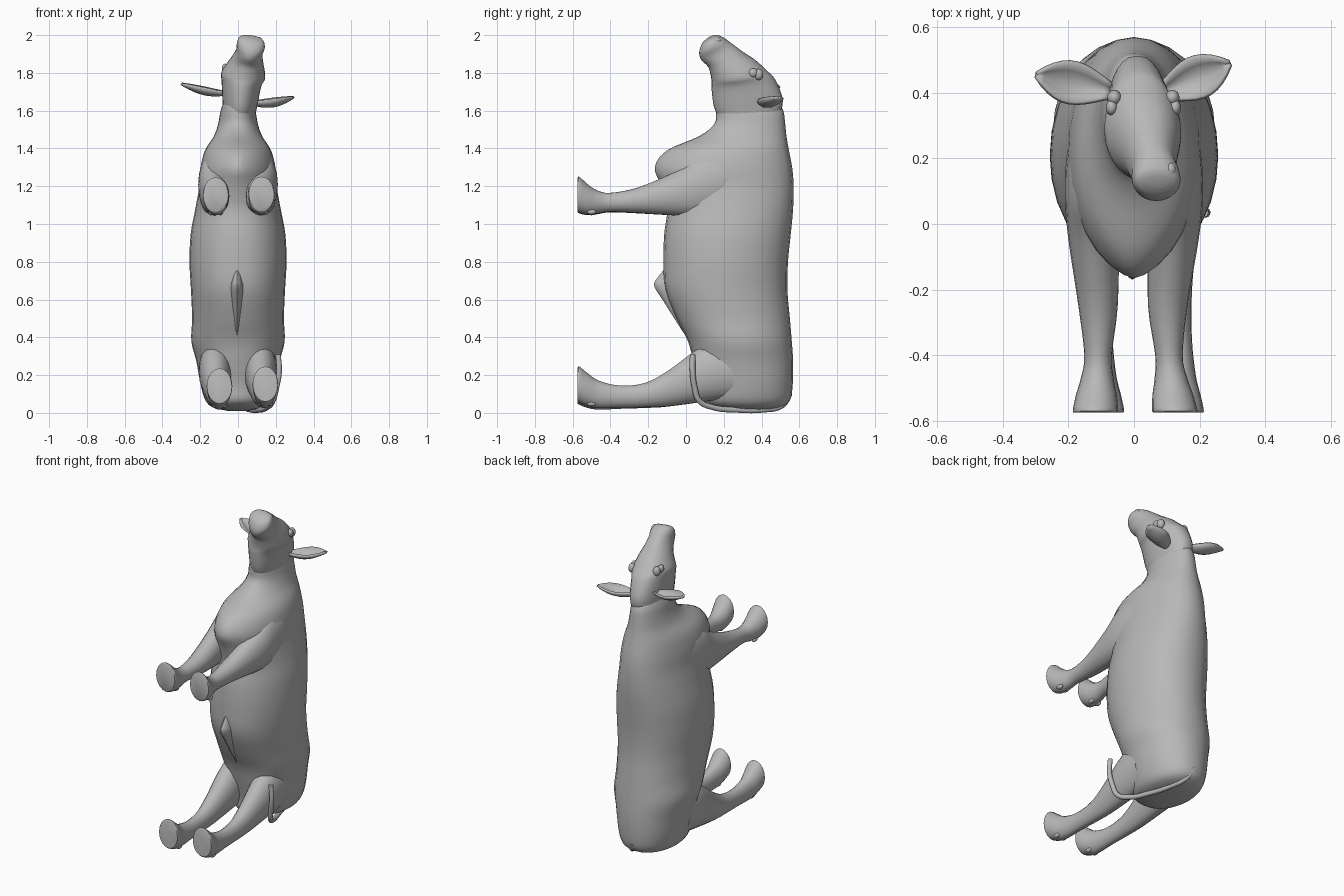
import bpy, bmesh, math
from mathutils import Vector

if "Cube" in bpy.data.objects:
    bpy.data.objects.remove(bpy.data.objects["Cube"], do_unlink=True)

# One plain grey for the whole animal
grey = bpy.data.materials.new("plain_grey")
grey.use_nodes = True
colour = (0.48, 0.48, 0.48, 1)
grey.diffuse_color = colour
bsdf = next(n for n in grey.node_tree.nodes if n.type == 'BSDF_PRINCIPLED')
bsdf.inputs["Base Color"].default_value = colour


def finish(ob, angle=40):
    ob.data.materials.clear()
    ob.data.materials.append(grey)
    bpy.ops.object.select_all(action='DESELECT')
    ob.select_set(True)
    bpy.context.view_layer.objects.active = ob
    bpy.ops.object.shade_smooth_by_angle(angle=math.radians(angle))


def make(name, bm):
    bmesh.ops.recalc_face_normals(bm, faces=bm.faces)
    me = bpy.data.meshes.new(name)
    bm.to_mesh(me)
    bm.free()
    ob = bpy.data.objects.new(name, me)
    bpy.context.collection.objects.link(ob)
    return ob


def smooth_steps(rows, steps=4):
    """Catmull-Rom in-betweens of the section parameters."""
    out = []
    for i in range(len(rows) - 1):
        a, b = rows[max(i - 1, 0)], rows[i]
        c, d = rows[i + 1], rows[min(i + 2, len(rows) - 1)]
        for s in range(steps):
            t = s / steps
            out.append([0.5 * (2*q + (r - p)*t + (2*p - 5*q + 4*r - u)*t*t
                               + (3*q - p - 3*r + u)*t**3)
                        for p, q, r, u in zip(a, b, c, d)])
    return out + [list(rows[-1])]


def loft(name, rows, n=28, roundness=lambda z: (1, 1), tilt=0):
    """Skin through sections given as: bottom y, z, top y, z, centre x, half
    width. Roundness gives the low and high exponents (above 1 is pointed)."""
    bm = bmesh.new()
    rings = []
    for by, bz, ty, tz, cx, w in smooth_steps(rows):
        ring = []
        low, high = roundness((bz + tz) / 2)
        for k in range(n):
            a = 2 * math.pi * k / n
            s, c = math.sin(a), math.cos(a)
            dx = math.copysign(w * abs(c) ** (high if s > 0 else low), c)
            f = 0.5 + 0.5 * s
            ring.append(bm.verts.new((cx + dx, by + (ty - by) * f,
                                      bz + (tz - bz) * f - tilt * dx)))
        rings.append(ring)
    for r, q in zip(rings, rings[1:]):
        for k in range(n):
            bm.faces.new((r[k], r[(k + 1) % n], q[(k + 1) % n], q[k]))
    bm.faces.new(rings[0])
    bm.faces.new(rings[-1])
    finish(make(name, bm))


def blob(name, loc, scale):
    bpy.ops.mesh.primitive_uv_sphere_add(segments=16, ring_count=10, radius=1,
                                         location=loc)
    ob = bpy.context.object
    ob.name = name
    ob.scale = scale
    finish(ob)


# Trunk and neck: height, belly y, back y, half width
TRUNK = [(.01, .22, .42, .05), (.028, .14, .50, .13), (.065, .08, .55, .172),
         (.15, .07, .565, .198), (.27, .04, .567, .22), (.38, .01, .56, .247),
         (.50, -.05, .55, .243), (.65, -.11, .537, .249), (.80, -.12, .54, .257),
         (.95, -.115, .555, .25), (1.08, -.10, .567, .226), (1.20, -.13, .57, .205),
         (1.30, -.165, .562, .198), (1.39, -.10, .545, .175), (1.465, .07, .532, .128),
         (1.53, .15, .525, .105), (1.60, .16, .515, .092), (1.66, .17, .48, .07)]


def trunk_roundness(z):
    """Square flanks, with a pointed brisket between the front legs."""
    return 0.88 + 0.4 * math.exp(-((z - 1.33) / .13) ** 2), 0.92


loft("trunk", [(lo, z, hi, z, 0, w) for z, lo, hi, w in TRUNK],
     roundness=trunk_roundness)

# Head, turned slightly to one side
loft("head", [(.18, 1.55, .49, 1.56, .005, .08), (.148, 1.62, .513, 1.655, .01, .092),
              (.135, 1.72, .472, 1.765, .018, .105), (.135, 1.76, .43, 1.81, .027, .116),
              (.128, 1.80, .37, 1.865, .04, .10), (.115, 1.835, .31, 1.905, .05, .083),
              (.08, 1.87, .25, 1.95, .06, .07), (.07, 1.91, .205, 1.982, .068, .074),
              (.085, 1.955, .172, 1.998, .07, .064), (.11, 1.98, .15, 1.998, .07, .035)],
     roundness=lambda z: (1, .85), tilt=.14)

# Skin fold under the belly
loft("belly_fold", [(y, z, y + .17, z, -.005, w) for y, z, w in [
    (.05, .33, .02), (-.03, .45, .028), (-.125, .6, .036),
    (-.168, .67, .034), (-.155, .71, .028), (-.09, .79, .02)]],
    n=16, roundness=lambda z: (1.2, 1))

# Legs from hoof to hip: y, low z, high z, half width
FRONT = [(-.575, 1.07, 1.24, .067), (-.565, 1.06, 1.25, .069),
         (-.52, 1.05, 1.21, .062), (-.47, 1.055, 1.178, .05),
         (-.40, 1.065, 1.165, .042), (-.25, 1.058, 1.195, .06),
         (-.05, 1.045, 1.28, .077), (.07, 1.04, 1.36, .08),
         (.20, 1.08, 1.38, .076), (.32, 1.15, 1.35, .05)]
HIND = [(-.575, .06, .235, .066), (-.565, .053, .245, .068),
        (-.52, .035, .21, .06), (-.46, .025, .17, .048),
        (-.35, .028, .145, .041), (-.22, .03, .158, .046),
        (-.10, .035, .22, .06), (.10, .06, .36, .086), (.25, .08, .38, .085)]


def leg(name, rows, side, foot_x, hip_x, lift, knock):
    rings = []
    for y, lo, hi, w in rows:
        t = min((y + .575) / .6, 1)
        x = foot_x + (hip_x - foot_x) * t - knock * math.sin(math.pi * t)
        up = lift * (1 - t)
        rings.append((y, lo + up, y, hi + up, side * x, w))
    loft(name, rings, n=20)
    # Paired dewclaws behind the fetlock
    for k in (-1, 1):
        blob(name + "_dewclaw", (side * foot_x + k * .025, -.5, rows[2][1] + lift + .014),
             (.014, .024, .014))


leg("left_front_leg", FRONT, 1, .125, .13, 0, .025)
leg("right_front_leg", FRONT, -1, .118, .13, -.004, .015)
leg("left_hind_leg", HIND, 1, .145, .12, 0, 0)
leg("right_hind_leg", HIND, -1, .098, .12, -.01, 0)


# Ears: cupped leaf blades with thickness
def ear(name, base, tip, cup):
    base, tip = Vector(base), Vector(tip)
    along = tip - base
    across = Vector((0, 0, 1)).cross(along).normalized()
    steps = 10
    bm = bmesh.new()
    grid = []
    for i in range(steps + 1):
        u = i / steps
        w = .006 + .016 * (1 - u) + .05 * math.sin(math.pi * u ** 1.2) ** .9
        depth = cup * math.sin(math.pi * (.15 + .8 * u))
        grid.append([bm.verts.new(base + along * u + across * w * v
                                  - Vector((0, 0, depth * (1 - v * v))))
                     for v in (-1, -.6, -.2, .2, .6, 1)])
    for r, q in zip(grid, grid[1:]):
        for k in range(5):
            bm.faces.new((r[k], r[k + 1], q[k + 1], q[k]))
    ob = make(name, bm)
    mod = ob.modifiers.new("thickness", 'SOLIDIFY')
    mod.thickness = .012
    mod.offset = 0
    finish(ob, 60)


ear("left_ear", (.085, .40, 1.65), (.292, .49, 1.675), .04)
ear("right_ear", (-.07, .405, 1.70), (-.298, .455, 1.745), .035)

# Eyes, brows and nostrils
for label, k, eye_x, eye_z, nose_x in (("left", 1, .125, 1.80, .11),
                                       ("right", -1, -.068, 1.825, .028)):
    blob(label + "_eye", (eye_x, .355, eye_z), (.018, .024, .024))
    blob(label + "_brow", (eye_x - k * .008, .385, eye_z - .008), (.022, .024, .03))
    blob(label + "_nostril", (nose_x, .165, 1.972), (.018, .022, .018))

# Tail wrapped round the left thigh
curve = bpy.data.curves.new("tail", 'CURVE')
curve.dimensions = '3D'
curve.bevel_depth = .015
curve.bevel_resolution = 3
curve.use_fill_caps = True
path = [(0, .55, .10), (.03, .51, .04), (.07, .40, .016), (.11, .27, .016),
        (.155, .14, .03), (.185, .07, .065), (.205, .045, .14),
        (.218, .035, .22), (.212, .035, .31)]
spline = curve.splines.new('BEZIER')
spline.bezier_points.add(len(path) - 1)
for p, co in zip(spline.bezier_points, path):
    p.co = co
    p.handle_left_type = p.handle_right_type = 'AUTO'
tail = bpy.data.objects.new("tail", curve)
bpy.context.collection.objects.link(tail)
bpy.ops.object.select_all(action='DESELECT')
tail.select_set(True)
bpy.context.view_layer.objects.active = tail
bpy.ops.object.convert(target='MESH')
finish(bpy.context.object)
